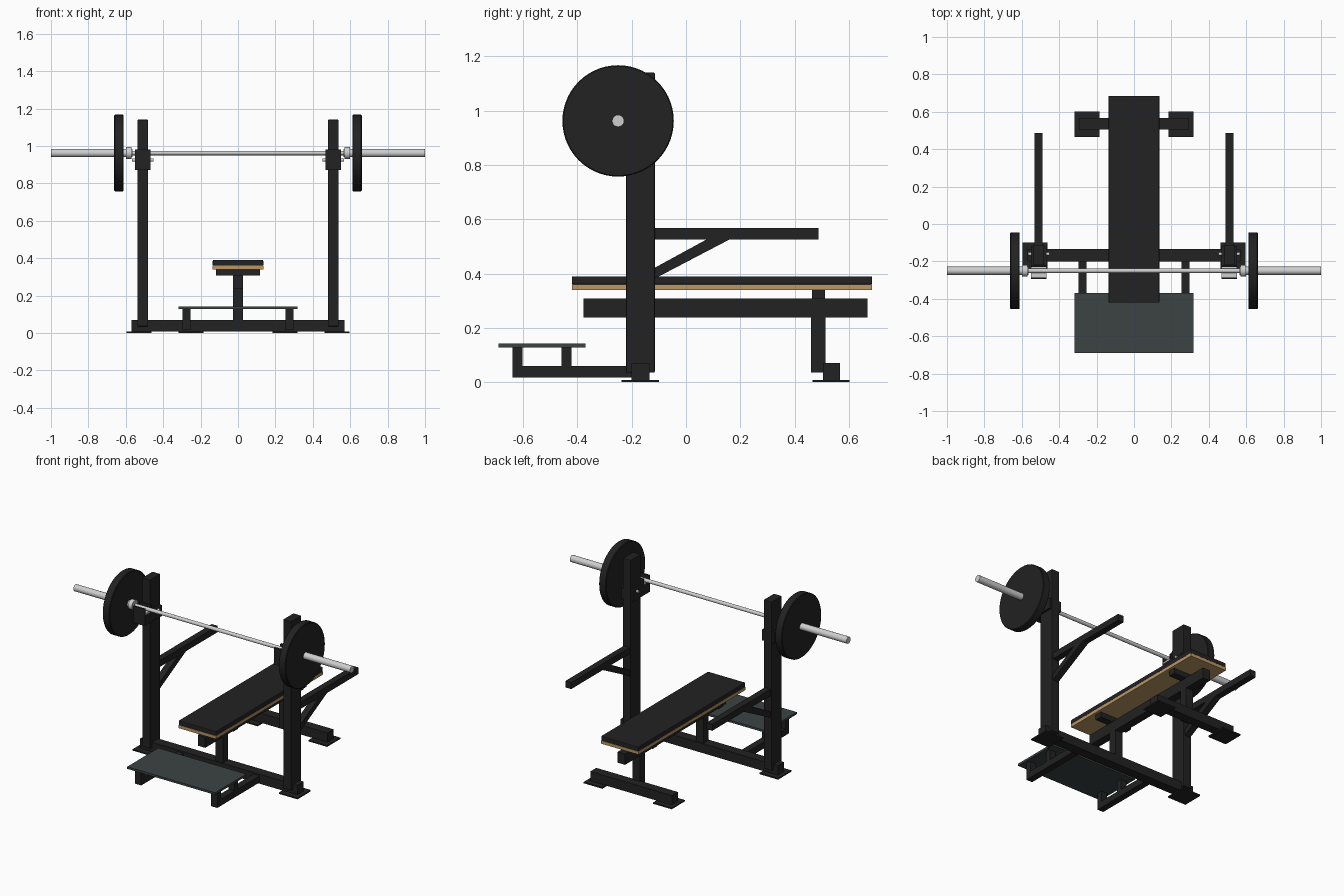
import bpy
import bmesh
import math
from mathutils import Vector

cube = bpy.data.objects.get("Cube")
if cube:
    bpy.data.objects.remove(cube, do_unlink=True)


def material(name, r, g, b):
    m = bpy.data.materials.new(name)
    m.use_nodes = True
    m.diffuse_color = (r, g, b, 1)
    for node in m.node_tree.nodes:
        if node.type == 'BSDF_PRINCIPLED':
            node.inputs["Base Color"].default_value = (r, g, b, 1)
    return m


BLACK = material("black paint", 0.016, 0.016, 0.016)
SLATE = material("slate tread", 0.045, 0.057, 0.057)
WOOD = material("plywood", 0.5, 0.31, 0.13)
STEEL = material("steel", 0.62, 0.62, 0.62)


def finish(name, bm, mat):
    mesh = bpy.data.meshes.new(name)
    bm.to_mesh(mesh)
    bm.free()
    mesh.materials.append(mat)
    ob = bpy.data.objects.new(name, mesh)
    bpy.context.collection.objects.link(ob)
    return ob


def box(name, x, y, z, mat=BLACK, bevel=0.0):
    """Box from (min, max) ranges on each axis."""
    bm = bmesh.new()
    bmesh.ops.create_cube(bm, size=1)
    for v in bm.verts:
        for i, (a, b) in enumerate((x, y, z)):
            v.co[i] = (a + b) / 2 + v.co[i] * (b - a)
    ob = finish(name, bm, mat)
    if bevel:
        mod = ob.modifiers.new("Bevel", 'BEVEL')
        mod.width = bevel
        mod.segments = 2
    return ob


def rod(name, x, y, z, radius, mat, sides=20, bevel=0.0):
    """Cylinder along x, spanning the range x."""
    bm = bmesh.new()
    bmesh.ops.create_cone(bm, cap_ends=True, segments=sides,
                          radius1=radius, radius2=radius, depth=x[1] - x[0])
    for v in bm.verts:
        v.co = Vector((v.co.z + (x[0] + x[1]) / 2, v.co.y + y, v.co.x + z))
    bmesh.ops.recalc_face_normals(bm, faces=bm.faces)
    for f in bm.faces:
        f.smooth = len(f.verts) == 4
    for e in bm.edges:
        e.smooth = e.calc_face_angle(0) < math.radians(40)
    ob = finish(name, bm, mat)
    if bevel:
        mod = ob.modifiers.new("Bevel", 'BEVEL')
        mod.width = bevel
        mod.limit_method = 'ANGLE'
    return ob


def side_range(s, a, b):
    return tuple(sorted((s * a, s * b)))


def brace(name, x, outline):
    """Extrude a (y, z) outline across the range x."""
    bm = bmesh.new()
    face = bm.faces.new([bm.verts.new((x[0], y, z)) for y, z in outline])
    out = bmesh.ops.extrude_face_region(bm, geom=[face])
    for v in out["geom"]:
        if isinstance(v, bmesh.types.BMVert):
            v.co.x = x[1]
    bmesh.ops.recalc_face_normals(bm, faces=bm.faces)
    return finish(name, bm, BLACK)


# Base and bench frame
box("front_base_beam", (-0.57, 0.57), (-0.2, -0.135), (0.008, 0.07))
box("rear_base_beam", (-0.295, 0.295), (0.505, 0.567), (0.008, 0.07))
box("bench_spine", (-0.027, 0.027), (-0.377, 0.668), (0.238, 0.308))
box("bench_front_leg", (-0.027, 0.027), (-0.195, -0.14), (0.07, 0.24))
box("bench_rear_leg", (-0.027, 0.027), (0.461, 0.513), (0.035, 0.24))
for label, y in (("front", -0.19), ("rear", 0.487)):
    box(label + "_pad_support", (-0.117, 0.117), (y - 0.024, y + 0.024), (0.306, 0.342))

# Bench pad
box("pad_board", (-0.135, 0.135), (-0.42, 0.685), (0.34, 0.36), WOOD)
box("pad_cushion", (-0.135, 0.135), (-0.42, 0.685), (0.36, 0.39), BLACK, 0.004)

# Spotter platform
box("platform_tread", (-0.318, 0.318), (-0.69, -0.37), (0.128, 0.142), SLATE)

# Barbell shaft
BAR_Y, BAR_Z = -0.25, 0.962
rod("bar_shaft", (-0.58, 0.58), BAR_Y, BAR_Z, 0.012, STEEL)

for s, side in ((1, "left"), (-1, "right")):
    # Feet
    box(side + "_front_foot", side_range(s, 0.462, 0.596), (-0.237, -0.1), (0, 0.009))
    box(side + "_rear_foot", side_range(s, 0.184, 0.318), (0.466, 0.602), (0, 0.009))

    # Upright
    box(side + "_upright", side_range(s, 0.481, 0.538), (-0.221, -0.115),
        (0.035, 1.14), BLACK, 0.004)

    # Safety arm and brace
    arm = side_range(s, 0.489, 0.531)
    box(side + "_safety_arm", arm, (-0.118, 0.487), (0.526, 0.568))
    brace(side + "_arm_brace", arm,
          [(-0.118, 0.38), (0.165, 0.528), (0.08, 0.528), (-0.118, 0.42)])

    # Bar hook around the upright
    for label, a, b in (("inner", 0.467, 0.481), ("outer", 0.538, 0.552)):
        box(side + "_hook_" + label + "_cheek", side_range(s, a, b),
            (-0.23, -0.118), (0.87, 0.94))
    hook = side_range(s, 0.467, 0.552)
    box(side + "_hook_back", hook, (-0.231, -0.221), (0.87, 0.98))
    box(side + "_hook_saddle", hook, (-0.295, -0.225), (0.87, 0.94))
    box(side + "_hook_lip", hook, (-0.295, -0.286), (0.935, 0.98))
    box(side + "_hook_liner", hook, (-0.286, -0.231), (0.94, 0.949), STEEL)
    rod(side + "_hook_pin", side_range(s, 0.453, 0.566), -0.16, 0.925, 0.009, STEEL, 12)

    # Platform rail and posts
    rail = side_range(s, 0.253, 0.297)
    box(side + "_platform_rail", rail, (-0.638, -0.19), (0.017, 0.06))
    for label, y in (("front", -0.62), ("rear", -0.44)):
        box(side + "_platform_" + label + "_post", rail,
            (y - 0.018, y + 0.018), (0.058, 0.129))

    # Barbell sleeve, collar and weight plate
    rod(side + "_bar_sleeve", side_range(s, 0.565, 1.0), BAR_Y, BAR_Z, 0.022, STEEL)
    rod(side + "_bar_collar", side_range(s, 0.57, 0.598), BAR_Y, BAR_Z, 0.032, STEEL)
    rod(side + "_weight_plate", side_range(s, 0.611, 0.662), BAR_Y, BAR_Z,
        0.205, BLACK, 56, 0.004)
